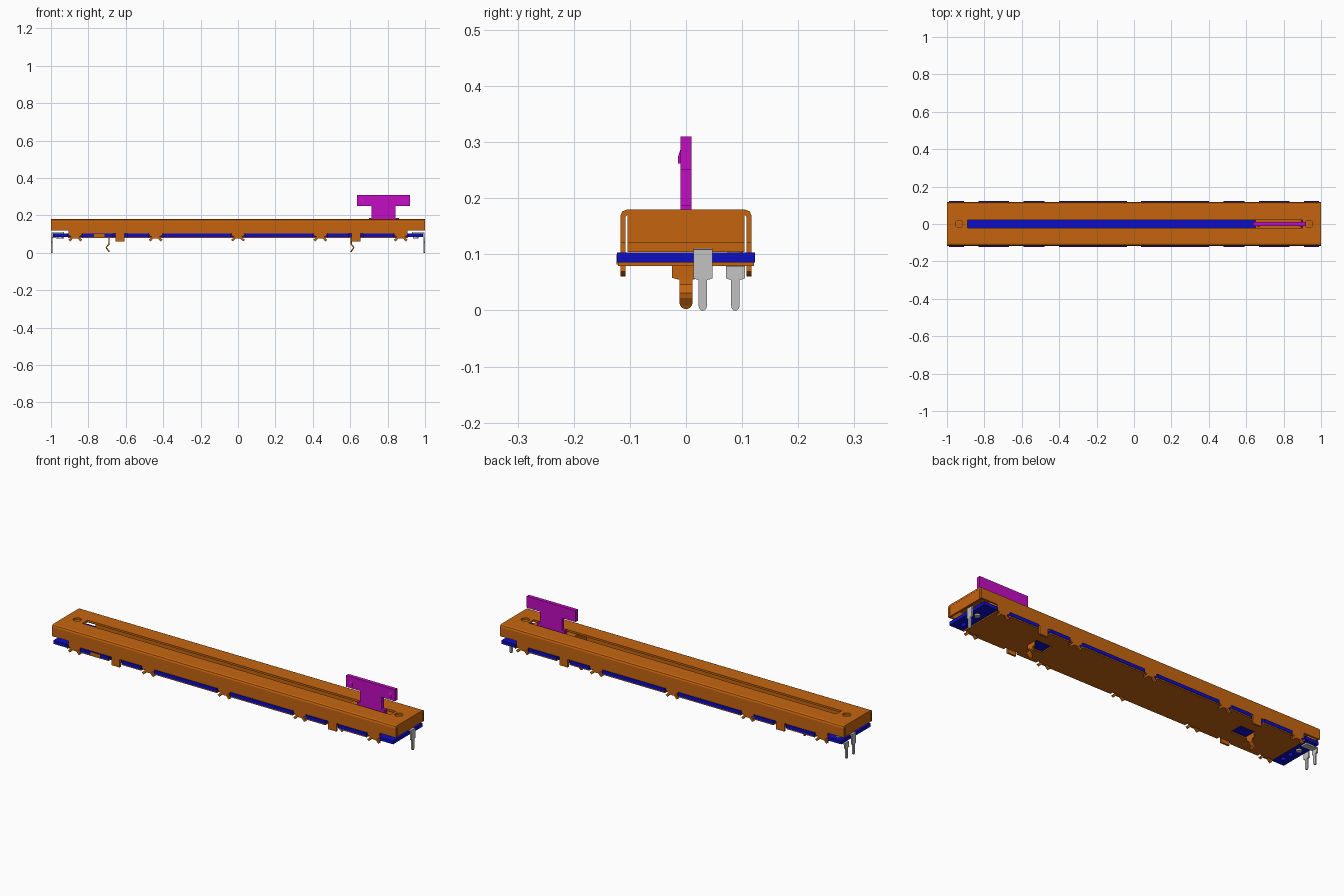
import bpy, bmesh, math

cube = bpy.data.objects.get("Cube")
if cube:
    bpy.data.objects.remove(cube, do_unlink=True)


def material(name, rgb):
    m = bpy.data.materials.new(name)
    m.use_nodes = True
    m.diffuse_color = (*rgb, 1)
    m.node_tree.nodes["Principled BSDF"].inputs["Base Color"].default_value = (*rgb, 1)
    return m


ORANGE = material("orange_metal", (0.56, 0.13, 0.005))
BLUE = material("blue_board", (0.004, 0.004, 0.54))
MAGENTA = material("magenta_plastic", (0.54, 0.004, 0.54))
GREY = material("grey_metal", (0.53, 0.53, 0.53))


def finish(name, bm, mat):
    bmesh.ops.recalc_face_normals(bm, faces=bm.faces)
    me = bpy.data.meshes.new(name)
    bm.to_mesh(me)
    bm.free()
    me.materials.append(mat)
    ob = bpy.data.objects.new(name, me)
    bpy.context.scene.collection.objects.link(ob)
    return ob


def prism(name, pts, axis, lo, hi, mat):
    """Extrude a 2D outline along one axis."""
    put = {"x": lambda a, b, c: (c, a, b),
           "y": lambda a, b, c: (a, c, b),
           "z": lambda a, b, c: (a, b, c)}[axis]
    bm = bmesh.new()
    low = [bm.verts.new(put(a, b, lo)) for a, b in pts]
    high = [bm.verts.new(put(a, b, hi)) for a, b in pts]
    bm.faces.new(low)
    bm.faces.new(high)
    n = len(pts)
    for i in range(n):
        j = (i + 1) % n
        bm.faces.new((low[i], low[j], high[j], high[i]))
    return finish(name, bm, mat)


def box(name, x, y, z, mat):
    return prism(name, [(x[0], y[0]), (x[1], y[0]), (x[1], y[1]), (x[0], y[1])], "z", *z, mat)


def disc(name, x, y, r, z, mat):
    pts = [(x + r * math.cos(math.tau * i / 20), y + r * math.sin(math.tau * i / 20)) for i in range(20)]
    return prism(name, pts, "z", *z, mat)


def strip(name, rows, y, thick, mat):
    """Bent sheet strip; each row is x, z, half width."""
    bm = bmesh.new()
    pairs = [(bm.verts.new((x, y - w, z)), bm.verts.new((x, y + w, z))) for x, z, w in rows]
    for a, b in zip(pairs, pairs[1:]):
        bm.faces.new((a[0], a[1], b[1], b[0]))
    ob = finish(name, bm, mat)
    mod = ob.modifiers.new("thickness", "SOLIDIFY")
    mod.thickness = thick
    mod.offset = 0
    return ob


def cut(ob, cutters):
    for c in cutters:
        c.hide_render = True
        mod = ob.modifiers.new("cut", "BOOLEAN")
        mod.operation = "DIFFERENCE"
        mod.solver = "EXACT"
        mod.object = c
        bpy.context.view_layer.objects.active = ob
        bpy.ops.object.modifier_apply(modifier=mod.name)
        bpy.data.objects.remove(c, do_unlink=True)


CLINCH = (-0.87, -0.44, 0, 0.44, 0.87)
STRAIGHT = (-0.63, 0.63)

# Folded sheet cover with slot, screw holes and stepped ends
outer = [(0.117, 0.103), (0.117, 0.168), (0.1135, 0.1765), (0.105, 0.18)]
inner = [(0.105, 0.17), (0.108, 0.167), (0.108, 0.103)]
half = outer + inner
section = outer + [(-y, z) for y, z in reversed(outer)] + [(-y, z) for y, z in reversed(inner)] + inner
cover = prism("cover", section, "x", -1, 1, ORANGE)
cutters = [box("slot_cutter", (-0.89, 0.9), (-0.022, 0.022), (0.15, 0.2), ORANGE)]
for s in (-1, 1):
    xs = sorted((s * 0.905, s * 1.1))
    cutters.append(box("end_cutter", xs, (-0.2, 0.2), (0.05, 0.12), ORANGE))
    cutters.append(disc("hole_cutter", s * 0.935, 0, 0.02, (0.15, 0.2), ORANGE))
cut(cover, cutters)
for s, side in ((-1, "right"), (1, "left")):
    xs = sorted((s * 0.99, s * 0.9995))
    prism("end_flap_" + side, [(-0.104, 0.12), (0.104, 0.12), (0.104, 0.172), (0.098, 0.177),
                               (-0.098, 0.177), (-0.104, 0.172)], "x", *xs, ORANGE)
    disc("screw_hole_floor_" + side, s * 0.935, 0, 0.026, (0.164, 0.169), ORANGE)

# Splayed and straight fixing tabs on both long sides
right_half = [(0.035, 0.105), (0.035, 0.093), (0.02, 0.085), (0.037, 0.069), (0.027, 0.061), (0.012, 0.077)]
splayed = right_half + [(-x, z) for x, z in reversed(right_half)]
for s, side in ((-1, "front"), (1, "back")):
    ys = sorted((s * 0.108, s * 0.117))
    for i, x in enumerate(CLINCH):
        prism(f"clinch_tab_{side}_{i}", [(x + a, z) for a, z in splayed], "y", *ys, ORANGE)
    for i, x in enumerate(STRAIGHT):
        box(f"straight_tab_{side}_{i}", (x - 0.024, x + 0.024), ys, (0.06, 0.105), ORANGE)


# Board and bottom plate share an edge notched around the tabs
def notched(length, w):
    edge = [(-length, w)]
    for x in sorted(CLINCH + STRAIGHT):
        edge += [(x - 0.038, w), (x - 0.038, 0.106), (x + 0.038, 0.106), (x + 0.038, w)]
    edge.append((length, w))
    return edge + [(x, -y) for x, y in reversed(edge)]


board = prism("board", notched(0.988, 0.123), "z", 0.085, 0.103, BLUE)
cut(board, [disc("board_hole_cutter", s * 0.945, y, 0.013, (0.05, 0.2), BLUE)
            for s in (-1, 1) for y in (-0.075, -0.025)])
plate = prism("bottom_plate", notched(0.91, 0.121), "z", 0.079, 0.085, ORANGE)
cut(plate, [box("window_cutter", (x, x + d), (-0.035, 0.035), (0.05, 0.0849 + 0.01), ORANGE)
            for x, d in ((-0.69, 0.09), (0.515, 0.09))])
box("plate_lip", (-0.77, -0.715), (-0.1235, -0.118), (0.082, 0.1), ORANGE)

# Spring legs bent down from the bottom plate
for x, s, side in ((-0.69, -1, "right"), (0.605, 1, "left")):
    rows = [(0, 0.083, 0.025), (0, 0.058, 0.025), (0, 0.055, 0.012), (0.001, 0.045, 0.012),
            (0.014, 0.03, 0.012), (0.012, 0.024, 0.012), (0.003, 0.012, 0.011),
            (0, 0.007, 0.008), (-0.001, 0.004, 0.003)]
    strip("spring_leg_" + side, [(x + s * a, z, w) for a, z, w in rows], 0, 0.007, ORANGE)


# Terminal pins: clip over or under the board edge, then down
def pin(name, s, y, top):
    rows = [(0.93, top, 0.017), (0.995, top, 0.017), (0.995, 0.057, 0.017), (0.995, 0.054, 0.0075),
            (0.995, 0.008, 0.0075), (0.995, 0.003, 0.006), (0.995, 0, 0.003)]
    strip(name, [(s * x, z, w) for x, z, w in rows], y, 0.008, GREY)
    disc(name + "_rivet", s * 0.95, y, 0.014, (0.077, 0.109), GREY)


pin("pin_left", 1, 0.03, 0.106)
pin("pin_right_inner", -1, 0.03, 0.106)
pin("pin_right_outer", -1, 0.088, 0.081)

# Carriage inside the cover and its T-shaped lever
box("carriage", (0.65, 0.895), (-0.104, 0.104), (0.104, 0.166), ORANGE)
lever = [(0.70, 0.16), (0.86, 0.16), (0.86, 0.187), (0.842, 0.187), (0.842, 0.25), (0.92, 0.25),
         (0.92, 0.31), (0.635, 0.31), (0.635, 0.25), (0.715, 0.25), (0.715, 0.187), (0.70, 0.187)]
prism("lever", lever, "y", -0.01, 0.01, MAGENTA)
for x, side in ((0.665, "right"), (0.892, "left")):
    prism("lever_catch_" + side, [(-0.009, 0.29), (-0.014, 0.275), (-0.014, 0.262), (-0.009, 0.262)],
          "x", x - 0.008, x + 0.008, MAGENTA)
